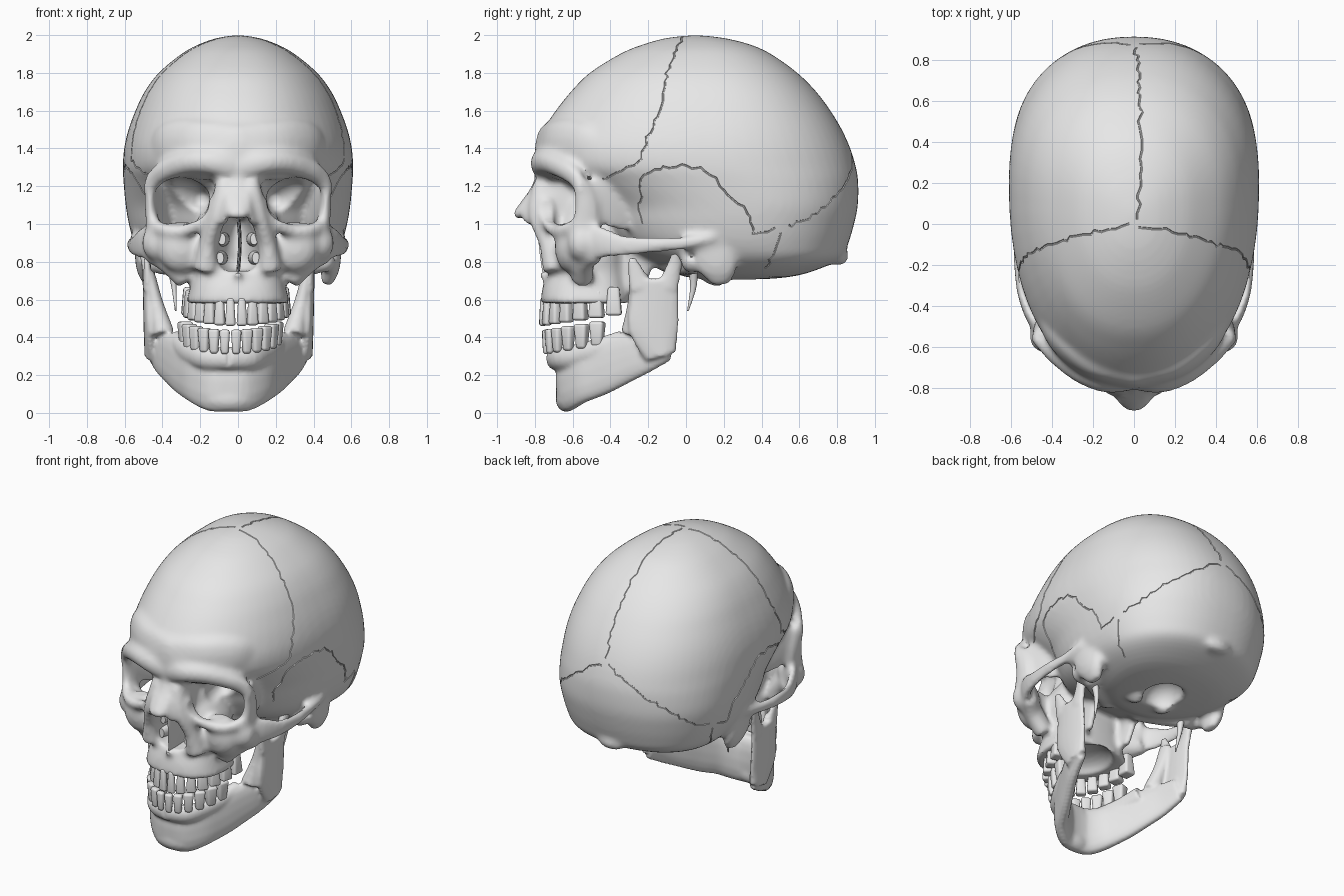
import bpy, bmesh, math, random
from mathutils import Vector, Matrix
from mathutils.bvhtree import BVHTree

random.seed(4)
cube = bpy.data.objects.get("Cube")
if cube:
    bpy.data.objects.remove(cube, do_unlink=True)

BONE = bpy.data.materials.new("bone_grey")
BONE.use_nodes = True
BONE.diffuse_color = (0.8, 0.8, 0.8, 1)
BONE.node_tree.nodes["Principled BSDF"].inputs["Base Color"].default_value = (0.8, 0.8, 0.8, 1)

Y, Z = Vector((0, 1, 0)), Vector((0, 0, 1))
BOTH, MIDDLE = (1, -1), (1,)


# ---------- helpers ----------
def spline(rows, steps=4):
    """Smooth curve through rows of numbers."""
    out = []
    for i in range(len(rows) - 1):
        quad = [rows[max(i - 1, 0)], rows[i], rows[i + 1], rows[min(i + 2, len(rows) - 1)]]
        for k in range(steps):
            t = k / steps
            out.append([0.5 * (2 * b + (c - a) * t + (2 * a - 5 * b + 4 * c - d) * t ** 2
                               + (3 * b - a - 3 * c + d) * t ** 3) for a, b, c, d in zip(*quad)])
    return out + [list(rows[-1])]


def super_ellipse(count, power):
    """Unit outline, from round to boxy as the power grows."""
    for i in range(count):
        t = math.tau * i / count
        c, s = math.cos(t), math.sin(t)
        yield (math.copysign(abs(c) ** (2 / power), c), math.copysign(abs(s) ** (2 / power), s))


def skin(bm, rings):
    """Join rings of points into a closed solid."""
    loops = [[bm.verts.new(p) for p in ring] for ring in rings]
    count = len(loops[0])
    for low, high in zip(loops, loops[1:]):
        for i in range(count):
            j = (i + 1) % count
            bm.faces.new((low[i], low[j], high[j], high[i]))
    bm.faces.new(loops[0])
    bm.faces.new(loops[-1])


def egg_loft(bm, rows, power=2.2, count=64):
    """Stack egg outlines given as height, front, back, half width."""
    rings = []
    for z, front, back, width in spline(rows):
        mid = front + 0.58 * (back - front)
        rings.append([(width * s, mid + abs(c) * ((front if c > 0 else back) - mid), z)
                      for c, s in super_ellipse(count, power)])
    skin(bm, rings)


def sweep(bm, rows, hint=Z, sides=BOTH, power=2, count=16, steps=4):
    """Sweep an oval along rows of x, y, z, half width, half height."""
    rows = spline(rows, steps) if steps > 1 else rows
    pts = [Vector(r[:3]) for r in rows]
    rings = []
    for i, (p, row) in enumerate(zip(pts, rows)):
        along = (pts[min(i + 1, len(pts) - 1)] - pts[max(i - 1, 0)]).normalized()
        side = along.cross(hint[i] if isinstance(hint, list) else hint).normalized()
        up = side.cross(along)
        rings.append([p + side * c * max(row[3], 0.003) + up * s * max(row[4], 0.003)
                      for c, s in super_ellipse(count, power)])
    for m in sides:
        skin(bm, [[(m * p.x, p.y, p.z) for p in ring] for ring in rings])


def ellipsoid(bm, center, radii, sides=BOTH):
    for m in sides:
        place = Matrix.LocRotScale(Vector((m * center[0], *center[1:])), None, Vector(radii))
        bmesh.ops.create_uvsphere(bm, u_segments=24, v_segments=16, radius=1, matrix=place)


def finish(bm, name):
    bmesh.ops.recalc_face_normals(bm, faces=bm.faces[:])
    mesh = bpy.data.meshes.new(name)
    bm.to_mesh(mesh)
    bm.free()
    obj = bpy.data.objects.new(name, mesh)
    bpy.context.collection.objects.link(obj)
    return obj


def shade(obj):
    obj.data.materials.clear()
    obj.data.materials.append(BONE)
    obj.data.shade_smooth()
    obj.data.set_sharp_from_angle(angle=math.radians(45))


def fuse(obj, voxel, rounds):
    remesh = obj.modifiers.new("fuse", 'REMESH')
    remesh.mode, remesh.voxel_size = 'VOXEL', voxel
    soften = obj.modifiers.new("soften", 'SMOOTH')
    soften.factor, soften.iterations = 0.5, rounds


def carve(obj, cutter):
    cut = obj.modifiers.new("carve", 'BOOLEAN')
    cut.operation, cut.solver, cut.object = 'DIFFERENCE', 'EXACT', cutter


def bake(obj, cutter=None):
    """Apply the modifiers and drop the cutter."""
    bpy.context.view_layer.update()
    graph = bpy.context.evaluated_depsgraph_get()
    mesh = bpy.data.meshes.new_from_object(obj.evaluated_get(graph))
    obj.modifiers.clear()
    obj.data = mesh
    if cutter:
        bpy.data.objects.remove(cutter, do_unlink=True)


# ---------- skull: braincase, lower forehead, ear region and underside ----------
bm = bmesh.new()
egg_loft(bm, [(2.0, .04, .06, .01), (1.985, -.1, .2, .11), (1.95, -.23, .34, .21),
              (1.9, -.35, .45, .3), (1.8, -.51, .59, .42), (1.7, -.61, .69, .495),
              (1.6, -.69, .765, .543), (1.5, -.755, .825, .58), (1.4, -.8, .87, .603),
              (1.3, -.78, .9, .61), (1.22, -.66, .912, .606), (1.1, -.5, .91, .595),
              (1.0, -.45, .89, .578), (.9, -.38, .86, .55), (.82, -.25, .82, .505),
              (.76, -.1, .7, .42), (.72, 0, .55, .3), (.7, .2, .3, .05)])
ellipsoid(bm, (0, .81, .83), (.1, .05, .05), MIDDLE)
sweep(bm, [(.49, .12, .92, .06, .15), (.49, .17, .77, .05, .11), (.465, .18, .68, .03, .05)], Y)
ellipsoid(bm, (.45, .03, .81), (.07, .06, .07))
sweep(bm, [(.42, .05, .78, .05, .05), (.25, -.04, .78, .05, .05), (.1, -.13, .8, .05, .05)])
ellipsoid(bm, (.11, .16, .71), (.04, .07, .04))
sweep(bm, [(0, -.735, 1.38, .07, .15), (.2, -.685, 1.39, .07, .16), (.34, -.575, 1.4, .07, .15),
           (.43, -.47, 1.36, .04, .12), (.47, -.38, 1.34, .03, .08)])

# brow ridge, side rim of the eye socket and the wall behind it
sweep(bm, [(0, -.745, 1.295, .06, .08), (.12, -.76, 1.325, .065, .07), (.25, -.72, 1.33, .06, .065),
           (.37, -.635, 1.29, .055, .06), (.45, -.575, 1.23, .035, .05), (.47, -.56, 1.16, .03, .03)])
sweep(bm, [(.465, -.56, 1.22, .03, .045), (.465, -.53, 1.1, .03, .06),
           (.45, -.53, 1.0, .038, .08), (.44, -.54, .9, .05, .09)], Y)
sweep(bm, [(.46, -.54, 1.12, .024, .11), (.41, -.4, 1.12, .025, .15), (.35, -.28, 1.1, .03, .15)])

# lower rim of the socket, cheekbone and cheek arch
sweep(bm, [(.45, -.57, 1.0, .035, .035), (.38, -.65, .965, .035, .035), (.28, -.69, .965, .035, .035),
           (.2, -.73, 1.01, .035, .035), (.125, -.74, 1.12, .035, .035)])
sweep(bm, [(.46, -.48, .86, .05, .07), (.37, -.54, .81, .06, .07), (.27, -.55, .7, .06, .06)])
ellipsoid(bm, (.42, -.55, .9), (.09, .08, .1))
ellipsoid(bm, (.3, -.61, .88), (.13, .085, .14))
sweep(bm, [(.43, -.54, .91, .04, .1), (.5, -.45, .9, .03, .09), (.55, -.32, .885, .022, .06),
           (.565, -.15, .89, .022, .045), (.55, 0, .9, .03, .035), (.54, .15, .93, .03, .03)])

# upper jaw, nose bridge and the bones between the sockets
egg_loft(bm, [(1.05, -.66, -.35, .2), (.95, -.69, -.33, .25), (.85, -.7, -.32, .255),
              (.75, -.73, -.31, .24), (.66, -.76, -.3, .255), (.58, -.77, -.29, .275)], 2.6)
sweep(bm, [(.07, -.75, 1.22, .045, .06), (.11, -.755, 1.05, .05, .08),
           (.155, -.71, .9, .05, .07), (.17, -.69, .75, .07, .07)], Y)
sweep(bm, [(0, -.74, 1.27, .05, .05), (0, -.79, 1.17, .045, .04),
           (0, -.86, 1.08, .06, .035), (0, -.9, 1.035, .055, .025)], Y, MIDDLE)
sweep(bm, [(.045, -.765, 1.18, .025, .05), (.06, -.81, 1.08, .022, .07), (.08, -.81, 1.0, .02, .05)], Y)
sweep(bm, [(0, -.68, .725, .04, .03), (0, -.79, .735, .015, .015)], Z, MIDDLE)
sweep(bm, [(.1, -.74, 1.12, .025, .13), (.115, -.6, 1.11, .022, .14), (.13, -.42, 1.1, .04, .14)])
ellipsoid(bm, (0, -.45, 1.06), (.2, .25, .2), MIDDLE)
sweep(bm, [(.15, -.28, .64, .025, .05), (.16, -.25, .8, .03, .09), (.17, -.22, 1.0, .05, .12)], Y)
skull = finish(bm, "skull")

# openings: eye sockets, nose, palate, ear canals and spine opening
bm = bmesh.new()
sweep(bm, [(.325, -.98, 1.12, .17, .125), (.312, -.75, 1.12, .16, .122), (.293, -.6, 1.125, .15, .118),
           (.23, -.5, 1.13, .095, .09), (.18, -.4, 1.13, .03, .03)], Z, BOTH, 2.2, 32)
sweep(bm, [(0, -.74, .75, .07, .17), (0, -.74, .8, .11, .2), (0, -.73, .88, .11, .2),
           (0, -.7, .97, .08, .18), (0, -.68, 1.05, .04, .15)], Y, MIDDLE, 2, 32)
ellipsoid(bm, (0, -.49, .56), (.18, .2, .1), MIDDLE)
ellipsoid(bm, (.56, .03, .83), (.08, .025, .025))
ellipsoid(bm, (0, .28, .7), (.12, .14, .12), MIDDLE)
openings = finish(bm, "openings_cutter")
fuse(skull, .015, 6)
carve(skull, openings)
fuse(skull, .015, 3)
bake(skull, openings)

# ---------- sutures: thin jagged grooves ----------
tree = BVHTree.FromPolygons([v.co for v in skull.data.vertices],
                            [p.vertices for p in skull.data.polygons])
bm = bmesh.new()


def suture(path, m, step=.03, jag=.011, radius=.005):
    pts = [Vector((m * x, y, z)) for x, y, z in path]
    trail = []
    for a, b in zip(pts, pts[1:]):
        count = max(int((b - a).length / step), 2)
        trail += [a.lerp(b, k / count) for k in range(count)]
    rows, normals = [], []
    for p in trail[1:]:
        shake = Vector([random.uniform(-jag, jag) for axis in range(3)])
        spot, normal, index, gap = tree.find_nearest(p + shake)
        rows.append((*spot, radius, radius))
        normals.append(normal)
    sweep(bm, rows, normals, MIDDLE, 2, 6, 1)


suture([(.02, 0, 2), (.03, .3, 1.97), (.03, .6, 1.8), (.02, .8, 1.58), (0, .88, 1.4)], 1)
for m in BOTH:
    suture([(0, 0, 2), (.25, -.05, 1.93), (.4, -.1, 1.8), (.5, -.14, 1.6), (.53, -.2, 1.45),
            (.52, -.23, 1.34), (.47, -.36, 1.29), (.43, -.46, 1.23)], m)
    suture([(0, .88, 1.4), (.2, .86, 1.28), (.39, .8, 1.15), (.5, .65, 1.03), (.55, .5, .98)], m)
    suture([(.55, .5, .98), (.57, .36, .94), (.58, .33, 1.06), (.6, .2, 1.18), (.6, .1, 1.29),
            (.58, -.05, 1.31), (.52, -.22, 1.27), (.45, -.24, 1.1), (.42, -.23, .98)], m)
    suture([(.55, .5, .98), (.5, .45, .8), (.42, .4, .72)], m)
grooves = finish(bm, "suture_cutter")
carve(skull, grooves)
bake(skull, grooves)
shade(skull)

# ---------- inside of the nose and the spikes below the ears ----------
bm = bmesh.new()
sweep(bm, [(0, -.66, .74, .01, .1), (.01, -.66, .9, .01, .12), (0, -.68, 1.06, .01, .1)], Y, MIDDLE)
shade(finish(bm, "nasal_septum"))
bm = bmesh.new()
for height, reach in ((.82, .095), (.92, .085)):
    sweep(bm, [(reach, -.7, height, .02, .03), (reach, -.6, height, .04, .04),
               (reach, -.5, height, .04, .04)])
shade(finish(bm, "nasal_shelves"))
bm = bmesh.new()
sweep(bm, [(.36, .03, .82, .03, .03), (.34, .04, .68, .015, .018), (.33, .01, .54, .004, .004)], Y)
shade(finish(bm, "styloid_spikes"))

# ---------- lower jaw: body, tooth ridge, chin, upright branch, hinge and front points ----------
bm = bmesh.new()
sweep(bm, [(0, -.635, .17, .055, .165), (.08, -.625, .172, .055, .165), (.17, -.56, .2, .05, .15),
           (.235, -.46, .235, .045, .145), (.3, -.34, .285, .042, .135), (.36, -.22, .325, .038, .115),
           (.4, -.1, .36, .033, .085)], Z, BOTH, 2.5)
sweep(bm, [(0, -.7, .29, .045, .06), (.12, -.66, .29, .045, .06), (.19, -.56, .31, .045, .06),
           (.24, -.45, .34, .045, .06), (.28, -.33, .38, .045, .06)])
ellipsoid(bm, (0, -.635, .075), (.13, .055, .07), MIDDLE)
sweep(bm, [(.41, -.13, .3, .035, .085), (.42, -.17, .45, .03, .135), (.425, -.165, .6, .028, .13),
           (.43, -.165, .71, .025, .13)], Y)
sweep(bm, [(.415, -.25, .74, .025, .05), (.385, -.26, .58, .04, .05), (.345, -.29, .42, .06, .055)], Y)
sweep(bm, [(.43, -.1, .66, .025, .06), (.435, -.06, .78, .025, .04), (.435, -.035, .87, .05, .03)], Y)
sweep(bm, [(.43, -.24, .66, .025, .06), (.43, -.27, .76, .02, .04), (.435, -.29, .82, .015, .02)], Y)
jaw = finish(bm, "lower_jaw")
fuse(jaw, .012, 4)
bake(jaw)
jaw.location.x = -.05
shade(jaw)


# ---------- teeth ----------
def teeth(name, pairs, wide, deep, biting, root, shift):
    """A row of tapered blocks round the arch; biting and root are heights."""
    bm = bmesh.new()
    for m in BOTH:
        for i in range(pairs):
            turn = math.radians(7 + 13.3 * i)
            rise = 1 - math.cos(turn)
            low, high = biting + .06 * rise, root + .06 * rise
            size = Vector((.056 + .005 * i, .04 + .007 * i, abs(high - low)))
            center = Vector((m * wide * math.sin(turn), -.36 - deep * math.cos(turn), (low + high) / 2))
            block = bmesh.ops.create_cube(bm, size=1)["verts"]
            for v in block:
                if (v.co.z > 0) == (root > biting):
                    v.co.xy *= .7
            place = Matrix.LocRotScale(center, Matrix.Rotation(m * turn, 3, 'Z'), size)
            bmesh.ops.transform(bm, matrix=place, verts=block)
    bmesh.ops.bevel(bm, geom=bm.edges[:], offset=.015, segments=3, affect='EDGES', profile=.5)
    row = finish(bm, name)
    row.location.x = shift
    shade(row)


teeth("upper_teeth", 7, .25, .4, .46, .61, -.01)
teeth("lower_teeth", 6, .25, .385, .44, .31, -.04)
